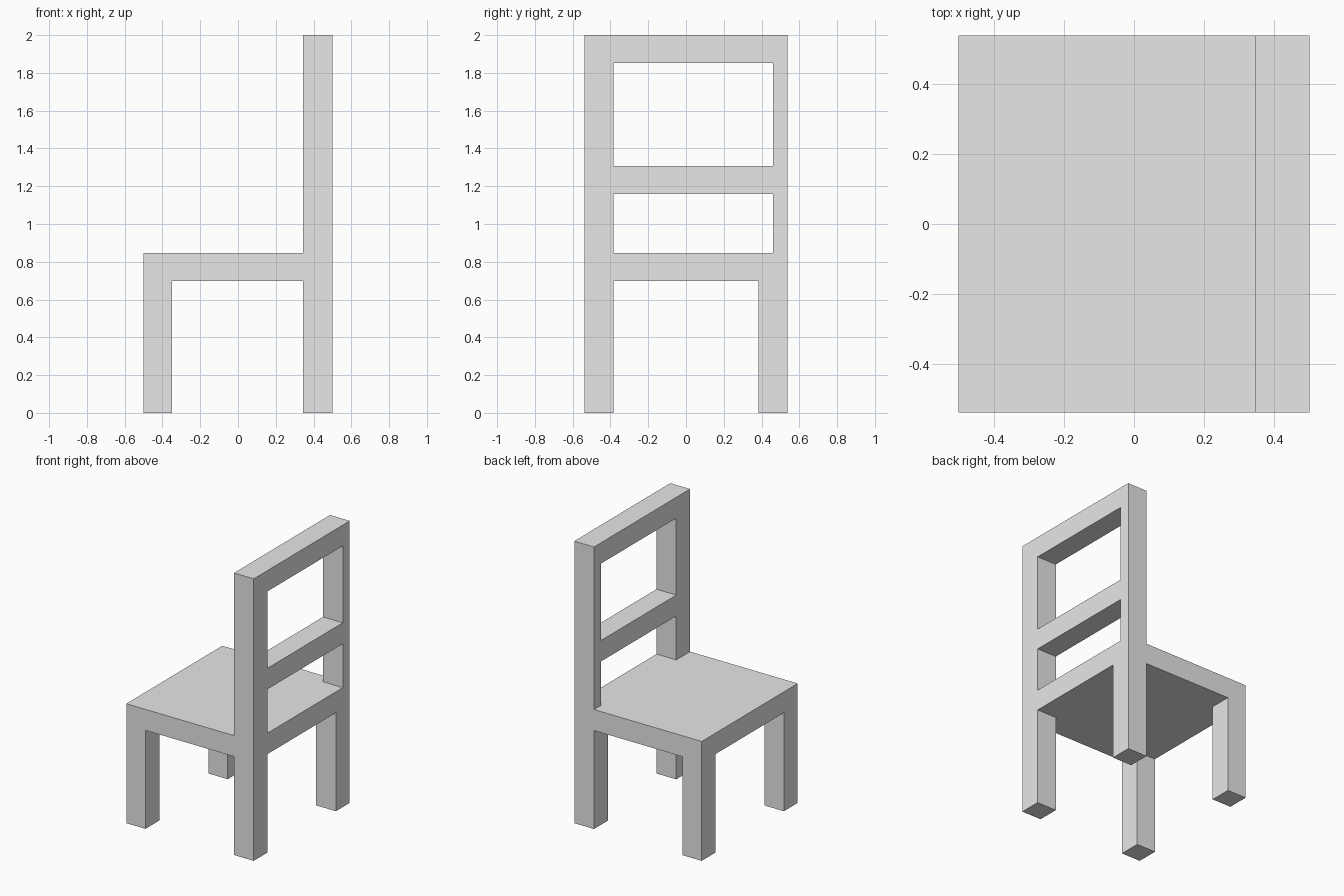
import bpy
import bmesh
from mathutils import Vector

if "Cube" in bpy.data.objects:
    bpy.data.objects.remove(bpy.data.objects["Cube"])

# One flat colour for the whole chair
grey = bpy.data.materials.new("light grey")
grey.diffuse_color = (0.8, 0.8, 0.8, 1.0)
grey.use_nodes = True
grey.node_tree.nodes["Principled BSDF"].inputs["Base Color"].default_value = grey.diffuse_color

X, Y = 0.5, 0.538           # half depth (back at +x) and half width
BACK_X, FRONT_X = 0.345, -0.349
LEG = 0.155                 # leg width across y
SEAT_LOW, SEAT_TOP, TOP = 0.698, 0.847, 2.0


def box(name, x, y, z):
    """Box from (min, max) ranges on each axis."""
    bm = bmesh.new()
    bmesh.ops.create_cube(bm, size=1.0)
    lo, hi = Vector((x[0], y[0], z[0])), Vector((x[1], y[1], z[1]))
    for v in bm.verts:
        v.co = Vector([hi[i] if v.co[i] > 0 else lo[i] for i in range(3)])
    mesh = bpy.data.meshes.new(name)
    bm.to_mesh(mesh)
    bm.free()
    mesh.materials.append(grey)
    obj = bpy.data.objects.new(name, mesh)
    bpy.context.collection.objects.link(obj)
    return obj


# Seat slab
box("seat", (-X, X), (-Y, Y), (SEAT_LOW, SEAT_TOP))

# Four legs
for side, y in (("near", (-Y, -Y + LEG)), ("far", (Y - LEG, Y))):
    box(f"front_leg_{side}", (-X, FRONT_X), y, (0, SEAT_LOW))
    box(f"back_leg_{side}", (BACK_X, X), y, (0, SEAT_LOW))

# Backrest posts: the far one is about half as wide
INNER_NEAR, INNER_FAR = -Y + LEG, 0.46
box("back_post_near", (BACK_X, X), (-Y, INNER_NEAR), (SEAT_TOP, TOP))
box("back_post_far", (BACK_X, X), (INNER_FAR, Y), (SEAT_TOP, TOP))

# Backrest rails between the posts
for name, z in (("middle_rail", (1.158, 1.307)), ("top_rail", (1.852, TOP))):
    box(name, (BACK_X, X), (INNER_NEAR, INNER_FAR), z)
